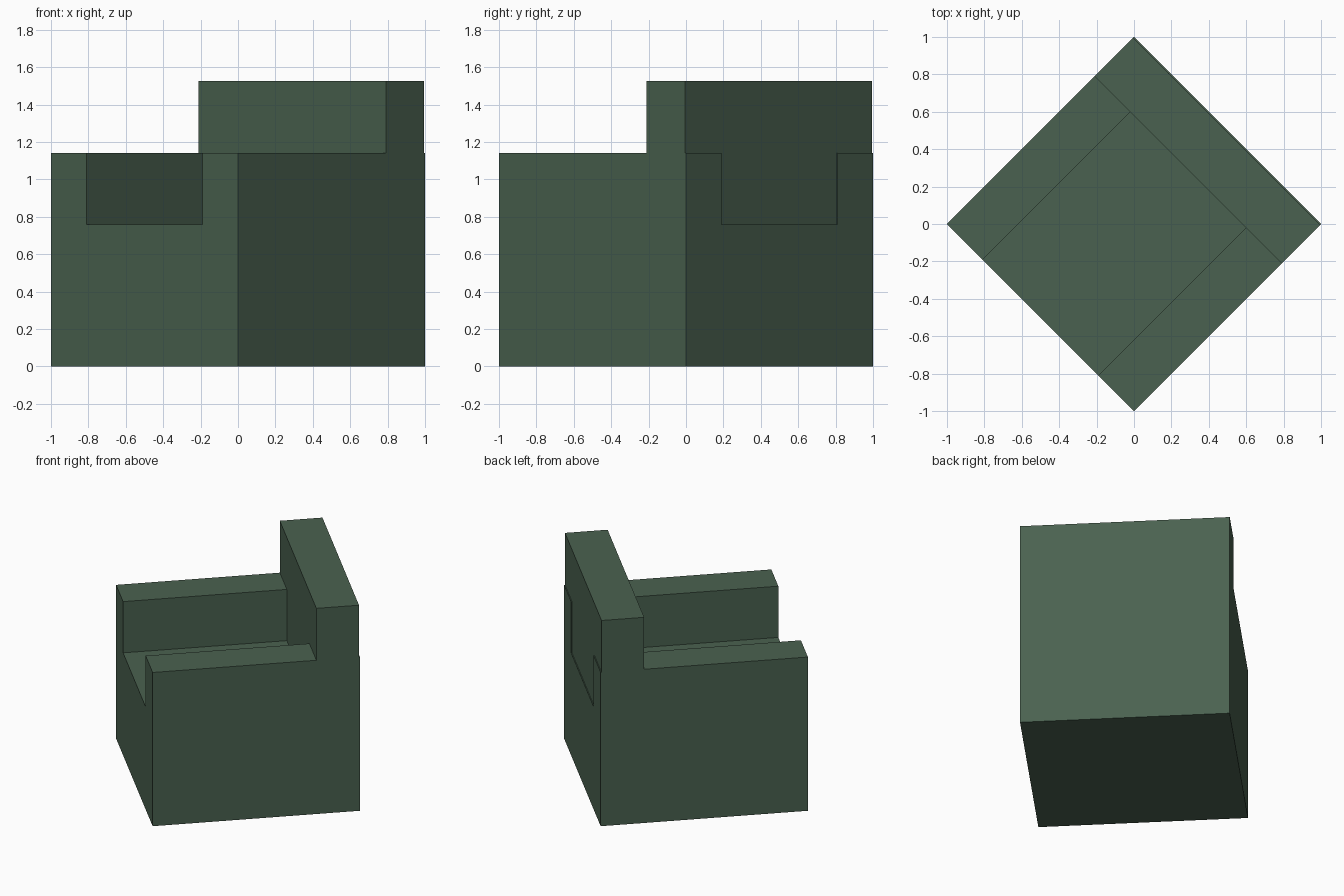
import bpy, bmesh, math
from mathutils import Matrix

if "Cube" in bpy.data.objects:
    bpy.data.objects.remove(bpy.data.objects["Cube"])

H = math.sqrt(0.5)          # half of the square footprint
ARM = 0.27                  # arm thickness
IN = H - ARM                # inner half width between the arms
SEAT, ARM_TOP, BACK_TOP = 0.76, 1.14, 1.525

green = bpy.data.materials.new("dark green")
green.diffuse_color = (0.068, 0.12, 0.079, 1)
green.use_nodes = True
green.node_tree.nodes["Principled BSDF"].inputs["Base Color"].default_value = green.diffuse_color


def extrude_profile(name, points, y0, y1):
    """Extrude an x-z outline from y0 to y1, then turn the part by 45 degrees."""
    bm = bmesh.new()
    face = bm.faces.new([bm.verts.new((x, y0, z)) for x, z in points])
    ext = bmesh.ops.extrude_face_region(bm, geom=[face])["geom"]
    verts = [g for g in ext if isinstance(g, bmesh.types.BMVert)]
    bmesh.ops.translate(bm, verts=verts, vec=(0, y1 - y0, 0))
    bmesh.ops.recalc_face_normals(bm, faces=bm.faces)
    bm.transform(Matrix.Rotation(math.radians(-45), 4, 'Z'))
    mesh = bpy.data.meshes.new(name)
    bm.to_mesh(mesh)
    bm.free()
    mesh.materials.append(green)
    obj = bpy.data.objects.new(name, mesh)
    bpy.context.collection.objects.link(obj)
    return obj


# Seat block with both arms, one U-shaped outline over the full depth
extrude_profile("seat_and_arms", [
    (-H, 0), (H, 0), (H, ARM_TOP), (IN, ARM_TOP),
    (IN, SEAT), (-IN, SEAT), (-IN, ARM_TOP), (-H, ARM_TOP)], -H, H)

# Backrest resting on the arms and filling the gap, slightly recessed at the rear
extrude_profile("backrest", [
    (-IN, SEAT), (IN, SEAT), (IN, ARM_TOP), (H, ARM_TOP),
    (H, BACK_TOP), (-H, BACK_TOP), (-H, ARM_TOP), (-IN, ARM_TOP)],
    0.58 * H, H - 0.006)
